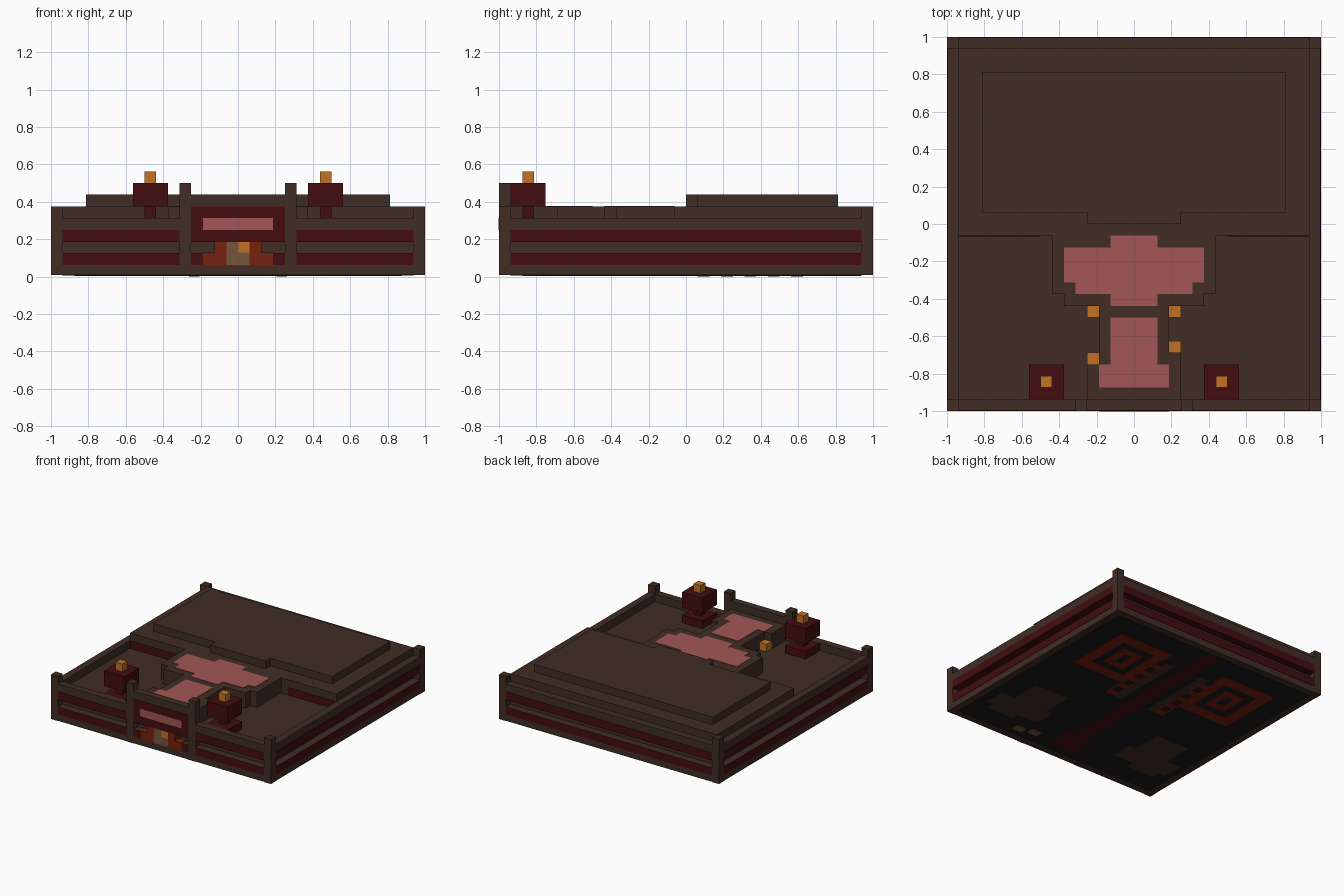
import bpy
import bmesh

V = 1 / 16      # one block
SKIN = 0.05     # thickness of a painted plate, in blocks
OUT = 16 - SKIN # outer wall surface under the plates

if "Cube" in bpy.data.objects:
    bpy.data.objects.remove(bpy.data.objects["Cube"], do_unlink=True)


def material(name, rgb):
    m = bpy.data.materials.new(name)
    m.use_nodes = True
    m.diffuse_color = (*rgb, 1)
    bsdf = next(n for n in m.node_tree.nodes if n.type == 'BSDF_PRINCIPLED')
    bsdf.inputs["Base Color"].default_value = (*rgb, 1)
    return m


BROWN = material("dark brown", (.052, .026, .018))
RED = material("dark red", (.056, .004, .005))
PINK = material("pink", (.36, .095, .09))
ORANGE = material("orange", (.54, .17, .018))
RUST = material("rust", (.18, .015, .004))
TAN = material("tan", (.18, .094, .046))
BLACK = material("black", (.011, .011, .011))


def blocks(name, mat, boxes):
    """One object made of boxes (x0, x1, y0, y1, z0, z1) in block units."""
    bm = bmesh.new()
    for x0, x1, y0, y1, z0, z1 in boxes:
        made = bmesh.ops.create_cube(bm, size=1)
        for v in made["verts"]:
            v.co.x = V * (x1 if v.co.x > 0 else x0)
            v.co.y = V * (y1 if v.co.y > 0 else y0)
            v.co.z = V * (z1 if v.co.z > 0 else z0)
    mesh = bpy.data.meshes.new(name)
    bm.to_mesh(mesh)
    bm.free()
    mesh.materials.append(mat)
    ob = bpy.data.objects.new(name, mesh)
    bpy.context.collection.objects.link(ob)
    return ob


def mirrored(boxes):
    return boxes + [(-b[1], -b[0], *b[2:]) for b in boxes]


LOW = 3 * SKIN  # underside of the body, above the painted layers

# Solid core whose top is the courtyard floor
blocks("core", BROWN, [(-15, 15, -15, 15, LOW, 4)])

# Outer walls: two bands with a groove between them
bands, panels, ceilings = [], [], []
for z0, z1 in ((LOW, 2), (3, 5)):
    bands += mirrored([(15, OUT, -15, 15, z0, z1), (5, 15, -OUT, -15, z0, z1)])
    bands.append((-15, 15, 15, OUT, z0, z1))
for z0, z1 in ((1, 2), (3, 4)):
    panels += mirrored([(OUT, 16, -15, 15, z0, z1), (5, 15, -16, -OUT, z0, z1)])
    panels.append((-15, 15, OUT, 16, z0, z1))
ceilings = mirrored([(15, 16, -15, 15, 3 - SKIN, 3), (5, 15, -16, -15, 3 - SKIN, 3)])
ceilings.append((-15, 15, 15, 16, 3 - SKIN, 3))
blocks("wall_bands", BROWN, bands)
blocks("wall_panels", RED, panels)
blocks("groove_ceilings", RED, ceilings)

# Posts at the corners and beside the gate
blocks("corner_posts", BROWN, mirrored(
    [(15, 16, -16, -15, LOW, 6), (15, 16, 15, 16, LOW, 6)]))
blocks("gate_posts", BROWN, mirrored([(4, 5, -16, -15, LOW, 8)]))

# Gate front with its sign and hearth
blocks("gate_wall", BROWN, [(-4, 4, -OUT, -15, LOW, 2), (-4, 4, -OUT, -15, 3, 7)])
blocks("gate_panels", RED, [(-4, 4, -16, -OUT, 3, 6), (-4, 4, -16, -15, 3 - SKIN, 3)]
       + mirrored([(3, 4, -16, -OUT, 1, 2)]))
blocks("gate_sign", PINK, [(-3, 3, -16 - SKIN / 2, -16, 4, 5)])
blocks("hearth_embers", RUST, mirrored(
    [(1, 3, -16, -15, 1, 2 + SKIN), (1, 2, -16, -15, 2, 3 - SKIN)]))
blocks("hearth_logs", TAN, [(-1, 1, -16, -15, 1, 2 + SKIN), (-1, 0, -16, -15, 2, 3 - SKIN)])
blocks("hearth_flame", ORANGE, [(0, 1, -16, -15, 2, 3 - SKIN)])

# Rear roof in two steps
blocks("rear_slab", BROWN, [(-15, 15, -1, 15, 4, 6)])
blocks("rear_roof", BROWN, [(-13, 13, 1, 13, 6, 7), (-4, 4, 0, 1, 6, 7)])
blocks("slab_front_panels", RED, mirrored([(8, 15, -1 - SKIN, -1, 4, 5)]))

# Raised walkway and its pink floor
blocks("walkway", BROWN, [(-7, 7, -6, -1, 4, 6), (-6, 6, -7, -6, 4, 6),
                          (-3, 3, -15, -7, 4, 6), (-4, -3, -15, -12, 4, 6),
                          (3, 4, -15, -11, 4, 6)])
TOP = 6 + SKIN
blocks("walkway_carpet", PINK, [
    (-6, 6, -5, -2, 6, TOP), (-5, 5, -6, -5, 6, TOP), (-2, 2, -7, -6, 6, TOP),
    (-2, 2, -2, -1, 6, TOP), (-2, 2, -12, -8, 6, TOP), (-3, 3, -14, -12, 6, TOP)])
blocks("floor_lamps", ORANGE, [(x, x + 1, y, y + 1, 4, 5)
                               for x, y in ((-4, -8), (3, -8), (-4, -12), (3, -11))])

# Two lanterns
blocks("lantern_stands", RED, mirrored(
    [(6, 9, -15, -12, 4, 5), (7, 8, -14, -13, 5, 6), (6, 9, -15, -12, 6, 8)]))
blocks("lantern_flames", ORANGE, mirrored([(7, 8, -14, -13, 8, 9)]))


# Painted underside, in thin layers
def under(name, mat, rects, layer):
    z = LOW - layer * SKIN
    blocks(name, mat, [(*r, z, z + SKIN) for r in rects])


def frame(x0, x1, y0, y1, w):
    return [(x0, x1, y0, y0 + w), (x0, x1, y1 - w, y1),
            (x0, x0 + w, y0 + w, y1 - w), (x1 - w, x1, y0 + w, y1 - w)]


under("underside", BLACK, [(-15, 15, -15, 15)], 1)
under("underside_spine", RED, [(-1, 1, -10, 15), (-2, 2, -14, -10)], 2)
under("underside_rings", RUST, mirrored(
    frame(4, 12, 3, 12, 1.5) + frame(6.5, 9.5, 5.5, 9.5, 1)), 2)
under("underside_bars", RUST, mirrored([(3, 4.5, 0, 10)]), 2)
under("underside_bar_holes", BLACK, mirrored(
    [(3.3, 4.2, y, y + 1) for y in range(1, 10, 2)]), 3)
under("underside_edging", BROWN, mirrored([(2, 3, 0, 10)]), 2)
under("underside_patches", BROWN, mirrored(
    [(7, 12, -8, -4), (6, 14, -11, -8), (9, 13, -12, -11)]), 2)
under("underside_spots", TAN, [(6, 7.5, -14, -13), (4, 5.5, -13.5, -12.5)], 2)
